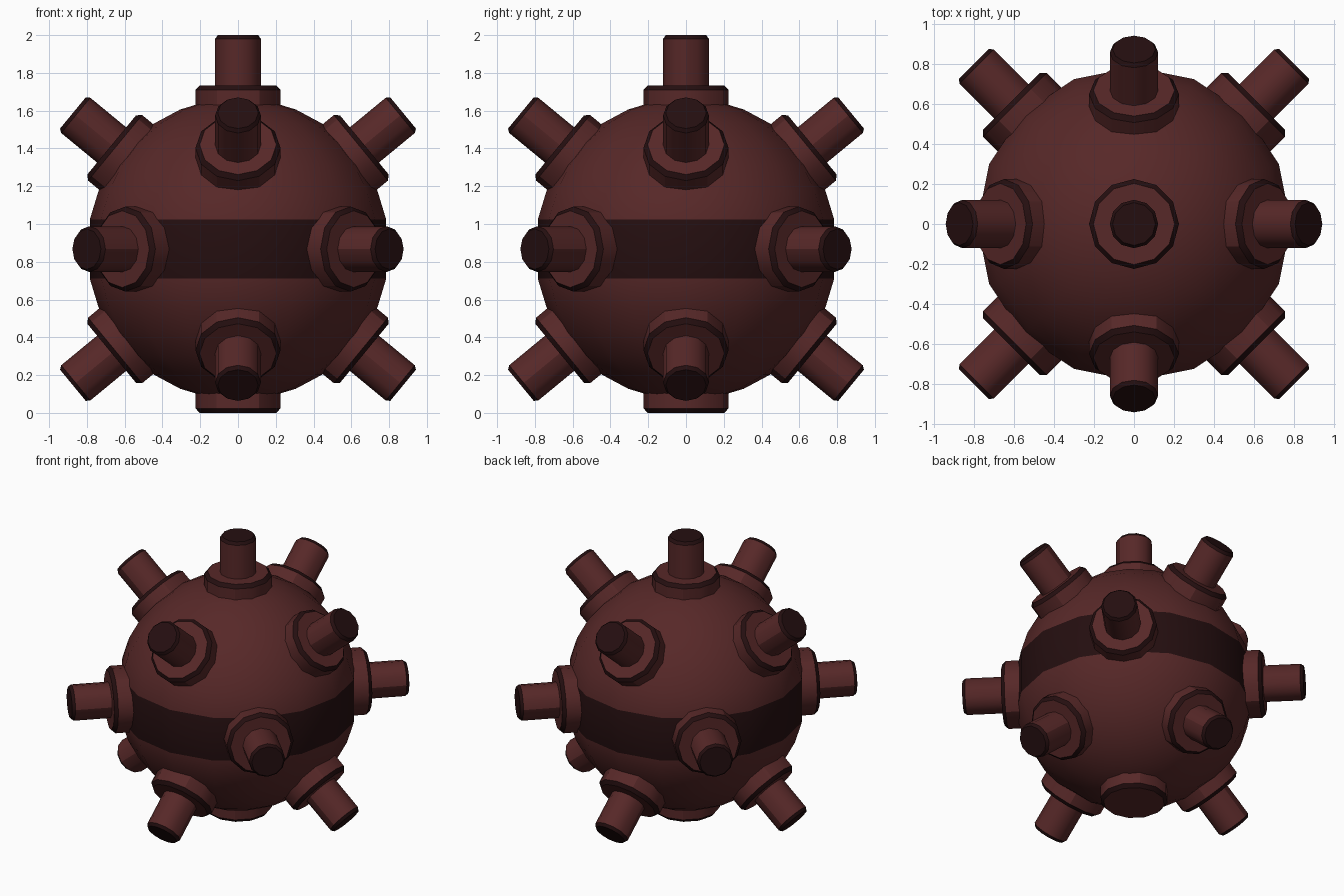
import bpy, bmesh, math
from mathutils import Vector

if "Cube" in bpy.data.objects:
    bpy.data.objects.remove(bpy.data.objects["Cube"])

CENTRE = Vector((0, 0, 0.867))
R = 0.8


def material(name, rgb):
    m = bpy.data.materials.new(name)
    m.diffuse_color = (*rgb, 1)
    m.use_nodes = True
    m.node_tree.nodes["Principled BSDF"].inputs["Base Color"].default_value = m.diffuse_color
    return m


RUST = material("rust red", (0.095, 0.021, 0.021))
DARK = material("dark red", (0.018, 0.0045, 0.005))


def lathe(name, profile, sides, dark, direction=(0, 0, 1), angle=30):
    """Spin (radius, height) points round an axis; dark = profile spans in the dark colour."""
    bm = bmesh.new()
    rings = []
    for r, h in profile:
        n = 1 if r == 0 else sides
        rings.append([bm.verts.new((r * math.cos(2 * math.pi * i / sides),
                                    r * math.sin(2 * math.pi * i / sides), h)) for i in range(n)])
    for k, (a, b) in enumerate(zip(rings, rings[1:])):
        for i in range(sides):
            j = (i + 1) % sides
            quad = [a[i % len(a)], a[j % len(a)], b[j % len(b)], b[i % len(b)]]
            f = bm.faces.new(list(dict.fromkeys(quad)))
            f.material_index = int(k in dark)
    bmesh.ops.recalc_face_normals(bm, faces=bm.faces)
    me = bpy.data.meshes.new(name)
    bm.to_mesh(me)
    bm.free()
    me.materials.append(RUST)
    me.materials.append(DARK)
    ob = bpy.data.objects.new(name, me)
    bpy.context.collection.objects.link(ob)
    ob.location = CENTRE
    ob.rotation_euler = Vector(direction).to_track_quat('Z', 'Y').to_euler()
    bpy.ops.object.select_all(action='DESELECT')
    ob.select_set(True)
    bpy.context.view_layer.objects.active = ob
    bpy.ops.object.shade_smooth_by_angle(angle=math.radians(angle))
    return ob


# Round hull with a flat dark band about the middle
lats = [math.radians(11.25 * k) for k in range(-8, 9) if k]
hull = [(R * math.cos(a) if abs(a) < 1.57 else 0, R * math.sin(a)) for a in lats]
lathe("hull", hull, 16, {7})

# Bevelled collar and contact pin
COLLAR = [(0.225, 0.68), (0.225, 0.843), (0.203, 0.867), (0, 0.867)]
PIN = [(0.121, 0.8), (0.121, 1.113), (0.107, 1.133), (0, 1.133)]

# Directions: top, four raised, four level on the diagonals, four lowered, bottom
dirs = [(0, 0, 1)]
for elev, turn in ((39.5, 0), (0, 45), (-39.5, 0)):
    e = math.radians(elev)
    for q in range(4):
        a = math.radians(turn + 90 * q)
        dirs.append((math.cos(e) * math.cos(a), math.cos(e) * math.sin(a), math.sin(e)))

for i, d in enumerate(dirs):
    lathe(f"collar_{i}", COLLAR, 12, {1}, d)
    lathe(f"pin_{i}", PIN, 12, {1, 2}, d)

# Bottom collar has no pin
lathe("bottom_collar", COLLAR, 12, {1}, (0, 0, -1))
